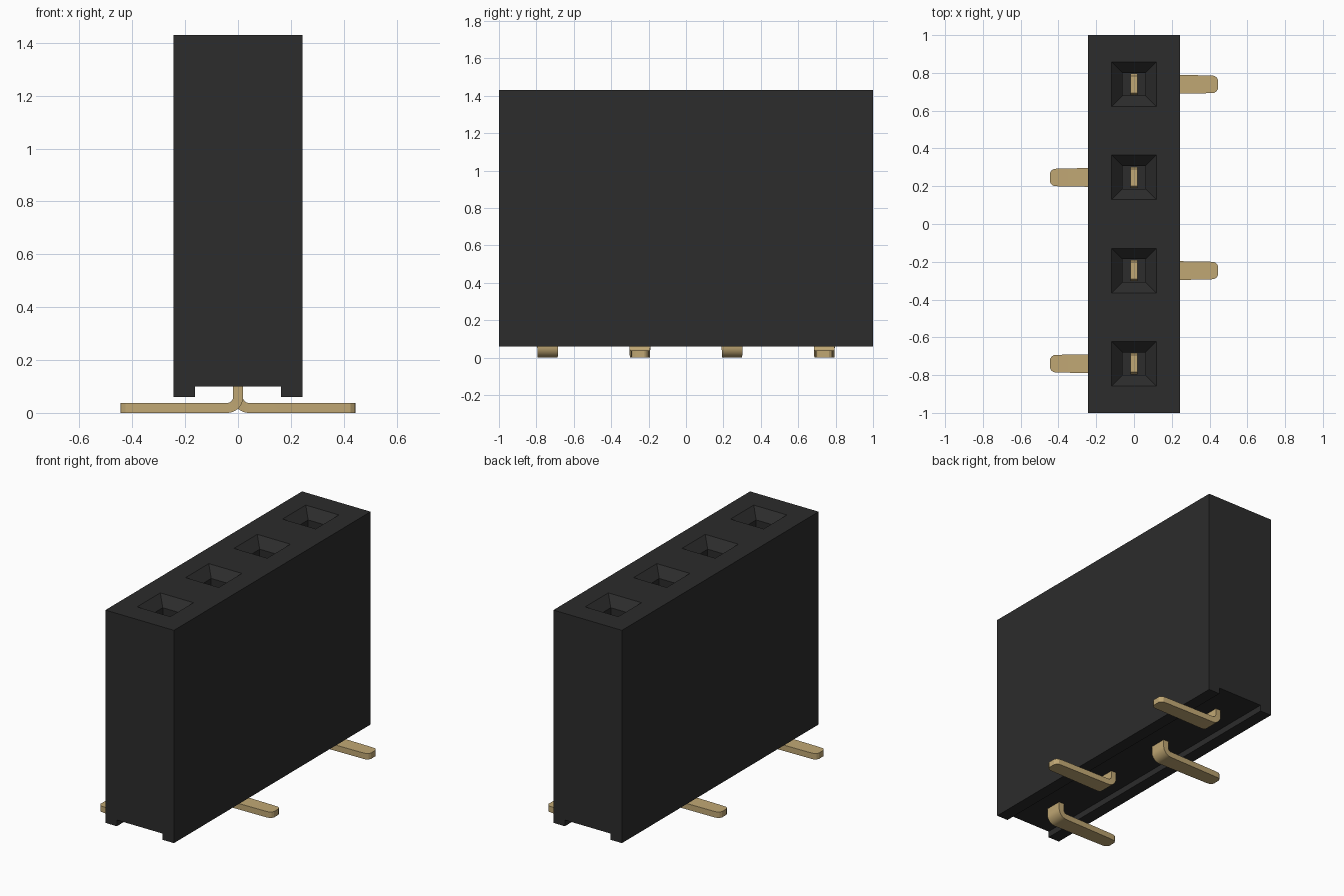
import bpy, bmesh, math

cube = bpy.data.objects.get("Cube")
if cube:
    bpy.data.objects.remove(cube, do_unlink=True)


def material(name, rgb):
    m = bpy.data.materials.new(name)
    m.use_nodes = True
    m.diffuse_color = (*rgb, 1)
    m.node_tree.nodes["Principled BSDF"].inputs["Base Color"].default_value = (*rgb, 1)
    return m


BLACK = material("black plastic", (0.025, 0.025, 0.025))
GOLD = material("gold metal", (0.53, 0.39, 0.175))


def make_object(name, bm, mat):
    bmesh.ops.recalc_face_normals(bm, faces=bm.faces)
    me = bpy.data.meshes.new(name)
    bm.to_mesh(me)
    bm.free()
    me.materials.append(mat)
    ob = bpy.data.objects.new(name, me)
    bpy.context.collection.objects.link(ob)
    return ob


def skin(name, rings, mat):
    """Join matching vertex rings with quads and cap both ends."""
    bm = bmesh.new()
    loops = [[bm.verts.new(p) for p in ring] for ring in rings]
    n = len(loops[0])
    for a, b in zip(loops, loops[1:]):
        for i in range(n):
            j = (i + 1) % n
            bm.faces.new((a[i], a[j], b[j], b[i]))
    bm.faces.new(loops[0][::-1])
    bm.faces.new(loops[-1])
    return make_object(name, bm, mat)


def activate(ob):
    bpy.ops.object.select_all(action='DESELECT')
    ob.select_set(True)
    bpy.context.view_layer.objects.active = ob


# Housing: slab with a channel along the underside
W, TOP, LOW, CHANNEL, RAIL = 0.244, 1.43, 0.06, 0.10, 0.163
section = [(-W, LOW), (-RAIL, LOW), (-RAIL, CHANNEL), (RAIL, CHANNEL),
           (RAIL, LOW), (W, LOW), (W, TOP), (-W, TOP)]
housing = skin("housing", [[(x, y, z) for x, z in section] for y in (-1, 1)], BLACK)

PITCH = 0.493
positions = [(i - 1.5) * PITCH for i in range(4)]


def square(cy, z, r):
    return [(-r, cy - r, z), (r, cy - r, z), (r, cy + r, z), (-r, cy + r, z)]


# Sockets: square funnel leading into a straight shaft
for cy in positions:
    cutter = skin("socket_cutter",
                  [square(cy, TOP + 0.01, 0.128), square(cy, TOP - 0.058, 0.06),
                   square(cy, 0.30, 0.06)], BLACK)
    cutter.hide_render = True
    mod = housing.modifiers.new("socket", 'BOOLEAN')
    mod.operation = 'DIFFERENCE'
    mod.solver = 'EXACT'
    mod.object = cutter
    activate(housing)
    bpy.ops.object.modifier_apply(modifier=mod.name)
    bpy.data.objects.remove(cutter, do_unlink=True)

# Pins: upright blade bent outward into a flat foot, feet on alternating sides
T, R, BEND = 0.019, 0.04, 8        # half thickness, bend radius, bend steps
for i, cy in enumerate(positions):
    side = -1 if i % 2 == 0 else 1
    # stations: centre x, centre z, thickness direction, half width
    stations = [(0, 1.10, (1, 0), 0.045), (0, 1.08, (1, 0), 0.056), (0, R + T, (1, 0), 0.056)]
    for k in range(1, BEND + 1):
        a = math.pi / 2 * k / BEND
        stations.append((R - R * math.cos(a), R + T - R * math.sin(a),
                         (math.cos(a), math.sin(a)), 0.056 - 0.003 * k / BEND))
    stations += [(0.40, T, (0, 1), 0.047), (0.425, T, (0, 1), 0.045),
                 (0.438, T, (0, 1), 0.036), (0.445, T, (0, 1), 0.024)]
    rings = []
    for x, z, (dx, dz), w in stations:
        rings.append([(side * (x + s * T * dx), cy + t * w, z + s * T * dz)
                      for s, t in ((-1, -1), (-1, 1), (1, 1), (1, -1))])
    pin = skin(f"contact_pin_{i + 1}", rings, GOLD)
    activate(pin)
    bpy.ops.object.shade_smooth_by_angle(angle=math.radians(25))
